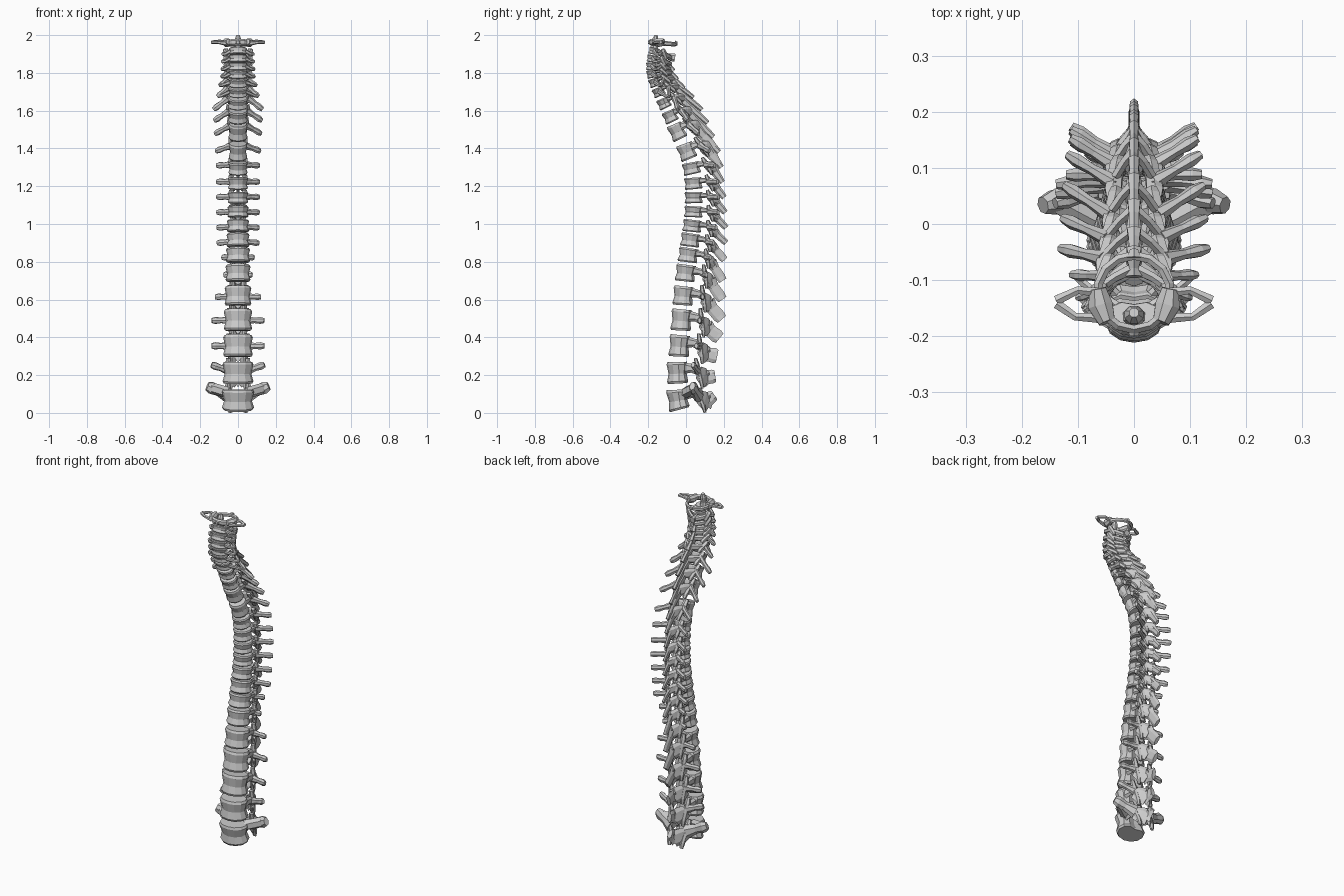
import bpy, bmesh, math
from mathutils import Vector

# Centres of the bodies (y, z), lowest lumbar first, then spine-tip positions
CENTRES = [(-.04, .07), (-.043, .213), (-.032, .355), (-.022, .492), (-.012, .62), (0, .74),
           (.014, .835), (.025, .915), (.035, .99), (.042, 1.065), (.043, 1.14), (.041, 1.215),
           (.031, 1.295), (.006, 1.385), (-.045, 1.49), (-.082, 1.57), (-.115, 1.64),
           (-.143, 1.70), (-.165, 1.75), (-.178, 1.795), (-.181, 1.835), (-.177, 1.875),
           (-.168, 1.915), (-.155, 1.96)]
TIPS = [(.15, .095), (.155, .195), (.165, .30), (.178, .395), (.19, .495), (.193, .60),
        (.195, .70), (.205, .81), (.213, .90), (.213, .98), (.208, 1.06), (.203, 1.14),
        (.193, 1.22), (.188, 1.30), (.175, 1.38), (.145, 1.46), (.115, 1.535), (.085, 1.605),
        (.04, 1.67), (-.01, 1.72), (-.045, 1.765), (-.065, 1.81), (-.058, 1.88)]

# Sizes that vary along the column: (index, value) keys
HALF_W = [(0, .085), (3, .075), (5, .066), (9, .056), (13, .049), (16, .052), (22, .048)]
HALF_D = [(0, .064), (4, .062), (9, .056), (13, .052), (15, .043), (18, .034), (22, .032)]
HEIGHT = [(0, .105), (1, .115), (3, .112), (4, .10), (6, .075), (9, .058), (12, .062),
          (13, .085), (14, .085), (15, .062), (17, .046), (22, .036)]
PILLAR_X = [(0, .05), (4, .04), (7, .032), (13, .034), (16, .05), (22, .06)]
PILLAR_V = [(0, .048), (5, .04), (9, .03), (15, .024), (22, .022)]
SPAN = [(0, .157), (1, .135), (3, .133), (4, .115), (5, .07), (6, .08), (7, .105),
        (12, .108), (14, .118), (16, .125), (17, .105), (19, .085), (22, .08)]
TRANS_Y = [(0, .075), (4, .10), (7, .12), (10, .128), (14, .11), (16, .07), (18, .035), (22, .025)]
TRANS_Z = [(0, .07), (1, .04), (2, 0), (7, -.015), (12, .015), (14, -.01), (16, -.03), (18, -.015), (22, -.015)]
TRANS_R = [(0, .032), (1, .02), (4, .017), (16, .017), (18, .012), (22, .011)]
TIP_H = [(0, .032), (2, .04), (4, .034), (6, .026), (8, .018), (15, .017), (18, .012), (21, .012), (22, .022)]
TIP_W = [(0, .014), (4, .011), (7, .008), (15, .01), (18, .013), (22, .018)]


def key(keys, i):
    for (a, va), (b, vb) in zip(keys, keys[1:]):
        if a <= i <= b:
            return va + (vb - va) * (i - a) / (b - a)
    return keys[-1][1]


def skin(bm, rings, closed=False):
    loops = [[bm.verts.new(p) for p in r] for r in rings]
    n = len(loops[0])
    pairs = list(zip(loops, loops[1:]))
    if closed:
        pairs.append((loops[-1], loops[0]))
    else:
        bm.faces.new(loops[0])
        bm.faces.new(loops[-1])
    for a, b in pairs:
        for k in range(n):
            bm.faces.new((a[k], a[(k + 1) % n], b[(k + 1) % n], b[k]))


def bar(bm, secs, n=6, closed=False):
    """Loft through sections (centre, half width, half height)."""
    pts = [Vector(s[0]) for s in secs]
    m = len(pts)
    whole = pts[-1] - pts[0]
    ref = Vector((0, 1, 0)) if not closed and abs(whole.z) > .8 * whole.length else Vector((0, 0, 1))
    rings = []
    for i, (_, a, b) in enumerate(secs):
        if closed:
            d = pts[(i + 1) % m] - pts[i - 1]
        else:
            d = pts[min(i + 1, m - 1)] - pts[max(i - 1, 0)]
        side = d.cross(ref).normalized()
        up = side.cross(d).normalized()
        rings.append([pts[i] + side * a * math.cos(t) + up * b * math.sin(t)
                      for t in (2 * math.pi * (k + .5) / n for k in range(n))])
    skin(bm, rings, closed)


def finish(bm, name):
    bmesh.ops.recalc_face_normals(bm, faces=bm.faces)
    me = bpy.data.meshes.new(name)
    bm.to_mesh(me)
    bm.free()
    bpy.context.collection.objects.link(bpy.data.objects.new(name, me))


def vertebra(i, name):
    bm = bmesh.new()
    c = Vector((0, *CENTRES[i]))
    lo, hi = CENTRES[max(i - 1, 0)], CENTRES[i + 1]
    t = Vector((0, hi[0] - lo[0], hi[1] - lo[1]))
    gap = t.length / (2 if i else 1)
    t.normalize()
    if i < 2:
        t = Vector((0, (-.15, -.03)[i], 1)).normalized()
    back = Vector((0, t.z, -t.y))

    def P(x, v, w):
        return c + Vector((x, 0, 0)) + back * v + t * w

    hw, hd, h = key(HALF_W, i), key(HALF_D, i), key(HEIGHT, i)
    px, pv = key(PILLAR_X, i), hd + key(PILLAR_V, i)
    # waisted body with a hollow rear face
    rings = []
    for w, s in ((-.5, .92), (-.4, 1), (-.05, .86), (.38, 1), (.5, .92)):
        r = []
        for k in range(12):
            a = math.pi * k / 6
            y = min(hd * math.sin(a), .75 * hd) * s
            if k == 3:
                y -= .12 * hd
            wedge = 1 - (.14 if i == 0 else .03) * y / hd
            r.append(P(hw * math.cos(a) * s, y + .08 * hd, w * h * wedge))
        rings.append(r)
    skin(bm, rings)

    rt, dz = key(TRANS_R, i), .05 * gap
    for s in (-1, 1):
        # pedicle
        bar(bm, [(P(s * hw * .6, hd * .6, h * .2), .2 * hw, .26 * h),
                 (P(s * px, hd + .01, h * .18), .15 * hw, .2 * h),
                 (P(s * px, pv, h * .1), .16 * hw, .25 * h)])
        # upper and lower joint processes
        bar(bm, [(P(s * px * 1.1, pv - .014, gap * .52), .013, .008),
                 (P(s * px * 1.08, pv - .008, gap * .3), .017, .013),
                 (P(s * px, pv + .002, 0), .015, .013),
                 (P(s * px * .85, pv + .014, -gap * .4), .015, .012),
                 (P(s * px * .8, pv + .017, -gap * .62), .011, .007)])
        # lamina
        bar(bm, [(P(s * px * 1.05, pv, -gap * .02), .009, gap * .26),
                 (P(s * px * .6, pv + .022, -gap * .16), .009, gap * .34),
                 (P(0, pv + .042, -gap * .3), .011, gap * .32)])
        # transverse process
        tip = c + Vector((s * key(SPAN, i), key(TRANS_Y, i), key(TRANS_Z, i)))
        root = P(s * px, pv - .004, dz)
        out = (tip - root).normalized()
        bar(bm, [(root, rt * .9, rt * 1.3), (root.lerp(tip, .5), rt * .6, rt * .85),
                 (root.lerp(tip, .85), rt * .75, rt * 1.05),
                 (tip + out * .006, rt * .5, rt * .75)], 7)
        # front bar enclosing the side opening of the neck bones
        if i > 16:
            bar(bm, [(P(s * hw * .8, -.002, 0), .008, .012),
                     (tip + Vector((-s * .015, -.015, 0)), .008, .009), (tip, .008, .009)])
        # broad wing root on the lowest bone
        if i == 0:
            bar(bm, [(P(s * .05, .04, .03), .03, .03), (root.lerp(tip, .8), .024, .03)])
    # spinous process
    tip = Vector((0, *TIPS[i]))
    root = P(0, pv + .025, -gap * .22)
    th, tw = key(TIP_H, i), key(TIP_W, i)
    bar(bm, [(root, .018, gap * .36), (root.lerp(tip, .35), .009, max(th * .9, gap * .26)),
             (root.lerp(tip, .8), tw * .8, th), (tip, tw, th * .85)])
    # peg of the second neck bone
    if i == 22:
        bar(bm, [((0, -.166, 1.92), .024, .022), ((0, -.165, 1.95), .016, .016),
                 ((0, -.162, 1.98), .018, .017), ((0, -.158, 2.0), .009, .009)], 8)
    finish(bm, name)


for i in range(23):
    if i < 5:
        name = f"lumbar_vertebra_{5 - i}"
    elif i < 17:
        name = f"thoracic_vertebra_{17 - i}"
    else:
        name = f"cervical_vertebra_{24 - i}"
    vertebra(i, name)

# Ring-shaped top bone with side masses and looped wings
bm = bmesh.new()
ring = []
for k in range(14):
    a = 2 * math.pi * k / 14
    ring.append(((.065 * math.sin(a), -.122 - .066 * math.cos(a), 1.957 + .006 * math.cos(a)),
                 .009, .014 + .003 * math.cos(a)))
bar(bm, ring, 6, True)
bar(bm, [((0, -.06, 1.957), .014, .014), ((0, -.045, 1.955), .008, .009)])
bar(bm, [((0, -.185, 1.962), .016, .016), ((0, -.2, 1.962), .008, .009)])
for s in (-1, 1):
    bar(bm, [((s * .048, -.175, 1.965), .016, .016), ((s * .06, -.145, 1.96), .024, .024),
             ((s * .065, -.115, 1.962), .016, .02)], 8)
    bar(bm, [((s * .06, -.168, 1.955), .01, .013), ((s * .105, -.165, 1.962), .008, .008),
             ((s * .138, -.142, 1.962), .01, .009)])
    bar(bm, [((s * .065, -.122, 1.962), .01, .012), ((s * .1, -.118, 1.968), .008, .008),
             ((s * .138, -.136, 1.962), .01, .01)])
finish(bm, "cervical_vertebra_1")
